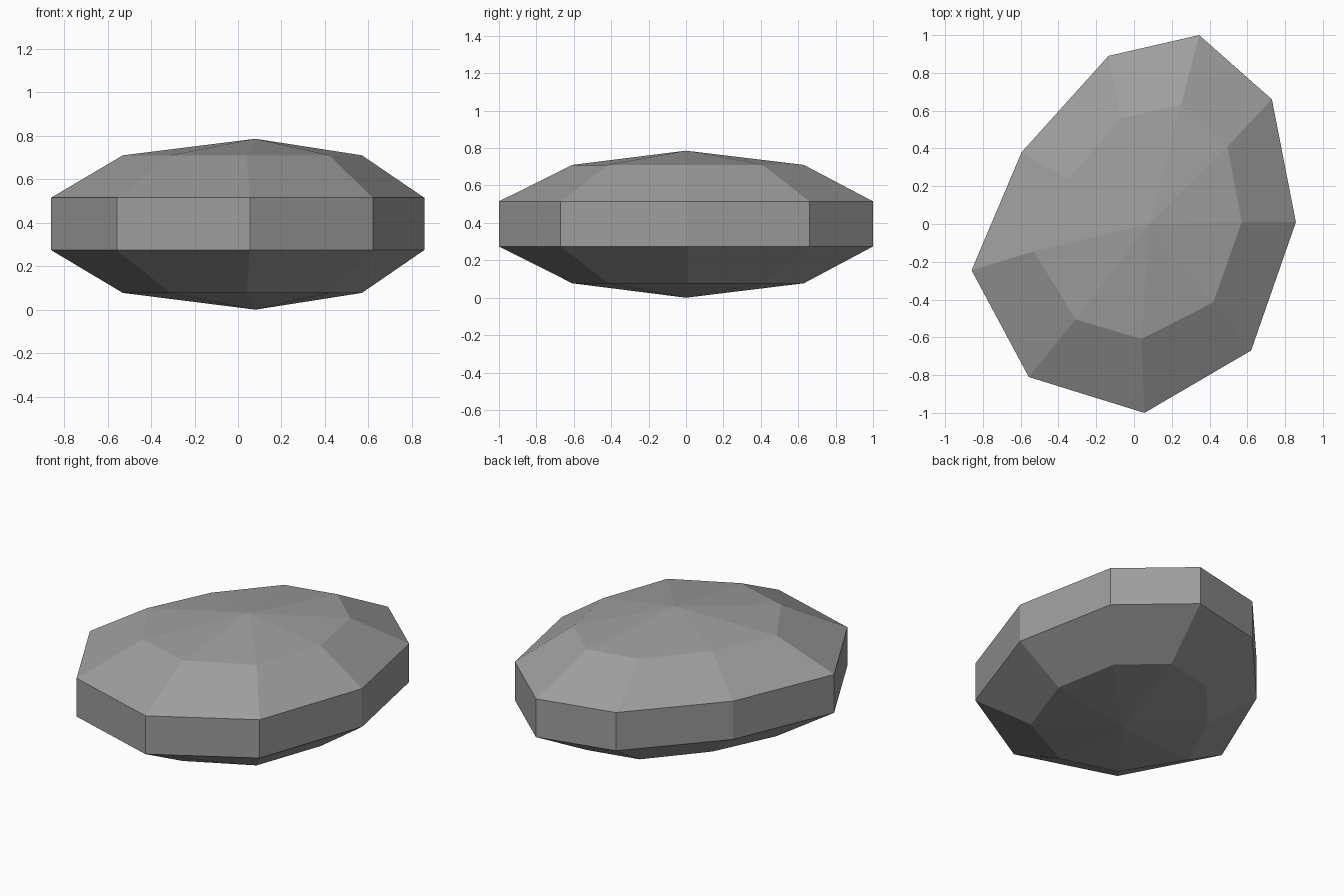
import bpy, bmesh

if "Cube" in bpy.data.objects:
    bpy.data.objects.remove(bpy.data.objects["Cube"])

# Plan outline of the widest ring and of the smaller shoulder ring
OUTER = [(0.345, 1.0), (0.73, 0.66), (0.857, 0.01), (0.62, -0.67), (0.055, -1.0),
         (-0.557, -0.81), (-0.86, -0.245), (-0.595, 0.38), (-0.135, 0.89)]
INNER = [(0.25, 0.63), (0.495, 0.41), (0.57, 0.01), (0.42, -0.415), (0.04, -0.608),
         (-0.31, -0.505), (-0.53, -0.145), (-0.35, 0.235), (-0.07, 0.56)]
APEX = (0.08, 0.0)

stone = bpy.data.materials.new("stone grey")
stone.diffuse_color = (0.34, 0.34, 0.34, 1)
stone.use_nodes = True
stone.node_tree.nodes["Principled BSDF"].inputs["Base Color"].default_value = stone.diffuse_color

# Pebble: stacked rings closed with a shallow fan at each end
bm = bmesh.new()
layers = [(INNER, 0.08), (OUTER, 0.277), (OUTER, 0.518), (INNER, 0.713)]
rings = [[bm.verts.new((x, y, z)) for x, y in pts] for pts, z in layers]
bottom = bm.verts.new((*APEX, 0.003))
top = bm.verts.new((*APEX, 0.789))
n = len(OUTER)
for i in range(n):
    j = (i + 1) % n
    for lo, hi in zip(rings, rings[1:]):
        bm.faces.new((lo[i], lo[j], hi[j], hi[i]))
    bm.faces.new((bottom, rings[0][i], rings[0][j]))
    bm.faces.new((top, rings[-1][j], rings[-1][i]))
for v in bm.verts:
    v.co.z = (v.co.z - 0.003)
bmesh.ops.recalc_face_normals(bm, faces=bm.faces)

mesh = bpy.data.meshes.new("rock")
bm.to_mesh(mesh)
bm.free()
mesh.materials.append(stone)
rock = bpy.data.objects.new("rock", mesh)
bpy.context.collection.objects.link(rock)
